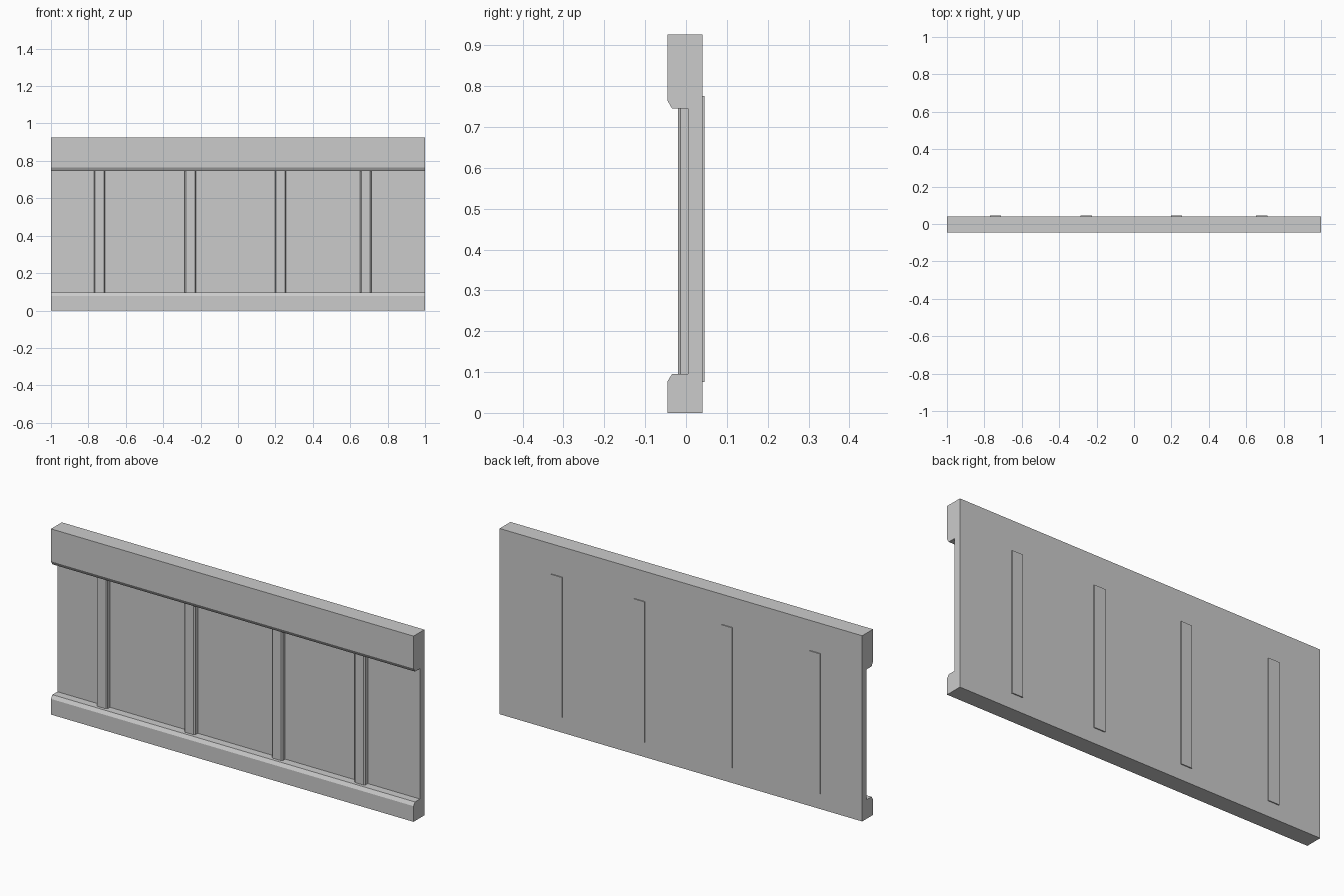
import bpy, bmesh
from mathutils import Vector

if "Cube" in bpy.data.objects:
    bpy.data.objects.remove(bpy.data.objects["Cube"])


def extrude_profile(name, points, offset):
    """Cap a closed outline and extrude it along offset."""
    bm = bmesh.new()
    face = bm.faces.new([bm.verts.new(p) for p in points])
    result = bmesh.ops.extrude_face_region(bm, geom=[face], use_keep_orig=True)
    verts = [g for g in result["geom"] if isinstance(g, bmesh.types.BMVert)]
    bmesh.ops.translate(bm, verts=verts, vec=Vector(offset))
    bmesh.ops.recalc_face_normals(bm, faces=bm.faces[:])
    mesh = bpy.data.meshes.new(name)
    bm.to_mesh(mesh)
    bm.free()
    obj = bpy.data.objects.new(name, mesh)
    bpy.context.collection.objects.link(obj)
    return obj


# Wall panel with chamfered top and bottom rails, as one side profile (y, z)
profile = [
    (0.04, 0), (0.04, 0.926), (-0.045, 0.926), (-0.045, 0.764),
    (-0.034, 0.745), (0.005, 0.745), (0.005, 0.095),
    (-0.034, 0.095), (-0.045, 0.078), (-0.045, 0),
]
extrude_profile("wall_panel", [(-1, y, z) for y, z in profile], (2, 0, 0))

# Vertical battens with chamfered front edges, running through the panel
half, bevel = 0.03, 0.006
front, back = -0.019, 0.045
section = [
    (-half, back), (-half, front + bevel), (-half + bevel, front),
    (half - bevel, front), (half, front + bevel), (half, back),
]
for i, cx in enumerate((-0.74, -0.255, 0.227, 0.683)):
    extrude_profile(f"batten_{i + 1}",
                    [(cx + x, y, 0.076) for x, y in section], (0, 0, 0.7))
